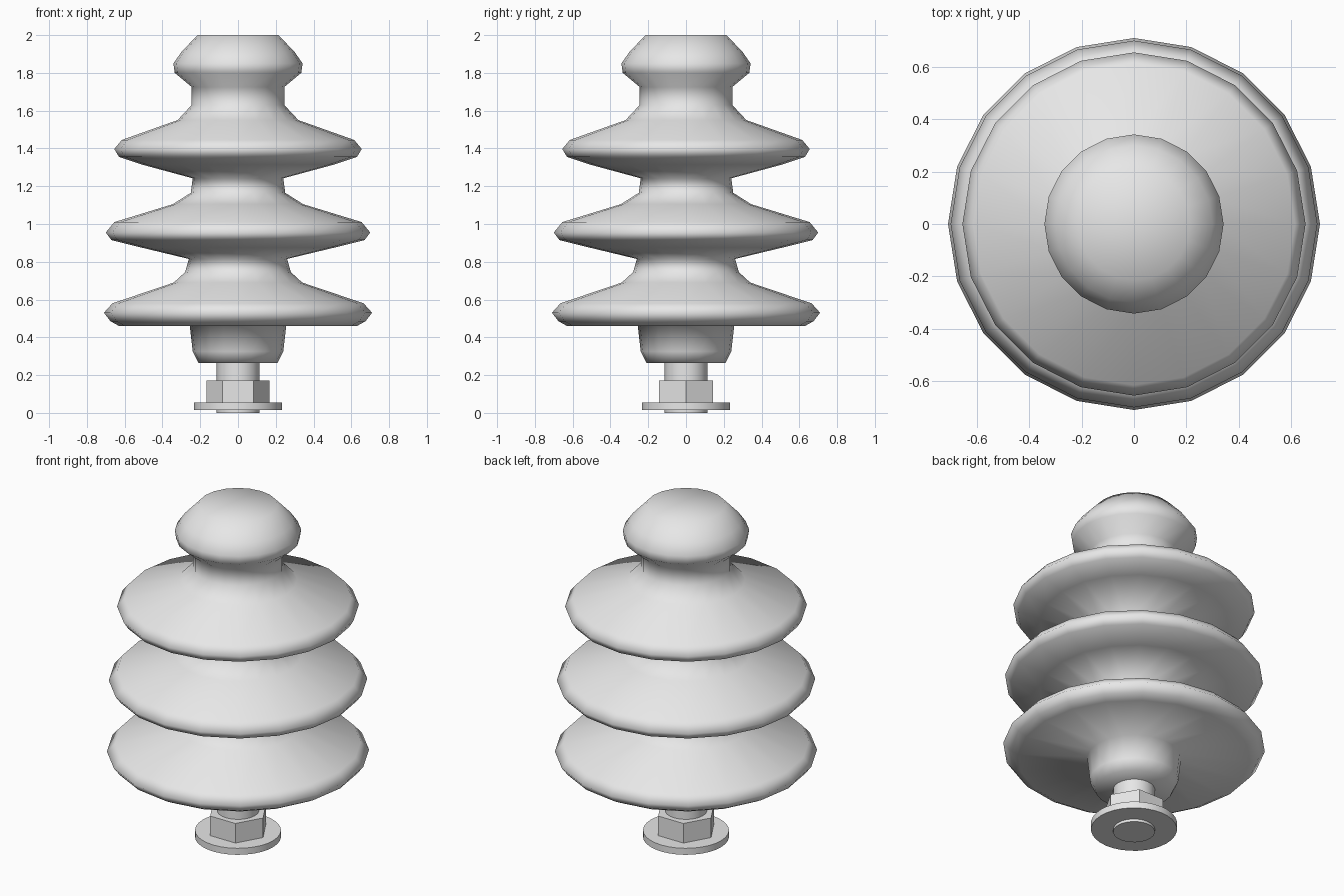
import bpy, math

if "Cube" in bpy.data.objects:
    bpy.data.objects.remove(bpy.data.objects["Cube"])

grey = bpy.data.materials.new("plain grey")
grey.diffuse_color = (0.8, 0.8, 0.8, 1.0)
grey.use_nodes = True
grey.node_tree.nodes["Principled BSDF"].inputs["Base Color"].default_value = grey.diffuse_color


def lathe(name, profile, segments, smooth_angle=None):
    """Revolve (radius, z) points, listed bottom to top, around the z axis."""
    verts, faces, rings = [], [], []
    for r, z in profile:
        count = 1 if r == 0 else segments
        rings.append((len(verts), count))
        for i in range(count):
            a = 2 * math.pi * i / segments
            verts.append((r * math.cos(a), r * math.sin(a), z))
    for (s0, n0), (s1, n1) in zip(rings, rings[1:]):
        for i in range(segments):
            j = (i + 1) % segments
            if n0 == 1:
                faces.append((s0, s1 + j, s1 + i))
            elif n1 == 1:
                faces.append((s0 + i, s0 + j, s1))
            else:
                faces.append((s0 + i, s0 + j, s1 + j, s1 + i))
    mesh = bpy.data.meshes.new(name)
    mesh.from_pydata(verts, [], faces)
    mesh.materials.append(grey)
    obj = bpy.data.objects.new(name, mesh)
    bpy.context.collection.objects.link(obj)
    if smooth_angle is None:
        mesh.shade_smooth()
    else:
        bpy.ops.object.select_all(action='DESELECT')
        obj.select_set(True)
        bpy.context.view_layer.objects.active = obj
        bpy.ops.object.shade_smooth_by_angle(angle=math.radians(smooth_angle))
    return obj


def disc(name, radius, z0, z1, segments):
    return lathe(name, [(0, z0), (radius, z0), (radius, z1), (0, z1)], segments, 30)


# Ceramic body: hub, three sheds, neck and rounded head
body = [
    (0, 0.265), (0.21, 0.265), (0.24, 0.325), (0.255, 0.46),
    # lower shed
    (0.63, 0.46), (0.675, 0.485), (0.71, 0.53), (0.665, 0.58), (0.34, 0.69),
    (0.28, 0.745), (0.26, 0.815),
    # middle shed
    (0.51, 0.875), (0.67, 0.915), (0.70, 0.955), (0.655, 1.01), (0.345, 1.105),
    (0.25, 1.165), (0.24, 1.242),
    # upper shed
    (0.51, 1.315), (0.63, 1.355), (0.655, 1.397), (0.615, 1.445), (0.32, 1.55),
    # neck and head
    (0.245, 1.63), (0.245, 1.725), (0.335, 1.80), (0.342, 1.85), (0.30, 1.91),
    (0.215, 2.0), (0, 2.0),
]
lathe("insulator_body", body, 20)

# Mounting stud, hexagonal nut and washer
disc("stud", 0.113, 0.0, 0.28, 24)
disc("hex_nut", 0.166, 0.05, 0.172, 6)
disc("washer", 0.233, 0.016, 0.055, 32)
